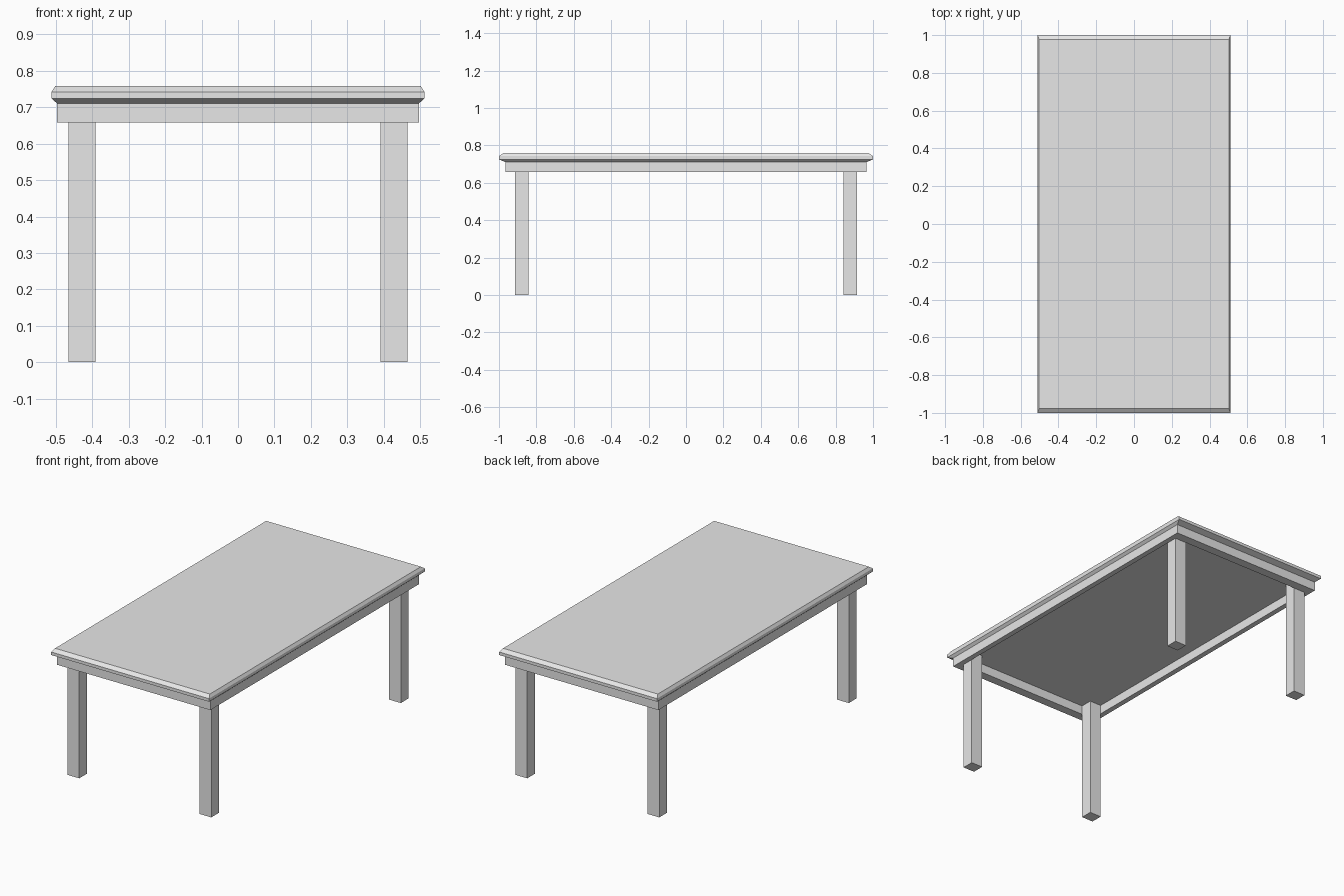
import bpy
import bmesh

default_cube = bpy.data.objects.get("Cube")
if default_cube:
    bpy.data.objects.remove(default_cube, do_unlink=True)

# One plain colour for the whole table
grey = bpy.data.materials.new("light_grey")
grey.use_nodes = True
grey.diffuse_color = (0.8, 0.8, 0.8, 1)
grey.node_tree.nodes["Principled BSDF"].inputs["Base Color"].default_value = (0.8, 0.8, 0.8, 1)


def loft(name, levels, centre=(0, 0), closed=False):
    """Join rectangles (half width, half depth, height); cap the ends or close into a frame."""
    bm = bmesh.new()
    cx, cy = centre
    rings = [[bm.verts.new((cx + sx * hx, cy + sy * hy, z))
              for sx, sy in ((-1, -1), (1, -1), (1, 1), (-1, 1))]
             for hx, hy, z in levels]
    pairs = list(zip(rings, rings[1:]))
    if closed:
        pairs.append((rings[-1], rings[0]))
    else:
        bm.faces.new(rings[0][::-1])
        bm.faces.new(rings[-1])
    for low, high in pairs:
        for i in range(4):
            j = (i + 1) % 4
            bm.faces.new((low[i], low[j], high[j], high[i]))
    bmesh.ops.recalc_face_normals(bm, faces=bm.faces)
    mesh = bpy.data.meshes.new(name)
    bm.to_mesh(mesh)
    bm.free()
    mesh.materials.append(grey)
    obj = bpy.data.objects.new(name, mesh)
    bpy.context.collection.objects.link(obj)
    return obj


UNDERSIDE = 0.711

# Tabletop: undercut edge, short upright band, bevelled rim
loft("tabletop", [(0.497, 0.966, UNDERSIDE), (0.512, 1.0, 0.724),
                  (0.512, 1.0, 0.742), (0.502, 0.978, 0.758)])

# Apron: hollow frame below the top
loft("apron", [(0.466, 0.913, 0.658), (0.497, 0.966, 0.658),
               (0.497, 0.966, UNDERSIDE), (0.466, 0.913, UNDERSIDE)], closed=True)

# Four square legs tucked into the apron corners
for end, sy in (("front", -1), ("back", 1)):
    for side, sx in (("left", 1), ("right", -1)):
        loft(f"{end}_{side}_leg", [(0.0375, 0.035, 0), (0.0375, 0.035, UNDERSIDE)],
             centre=(sx * 0.4285, sy * 0.878))
